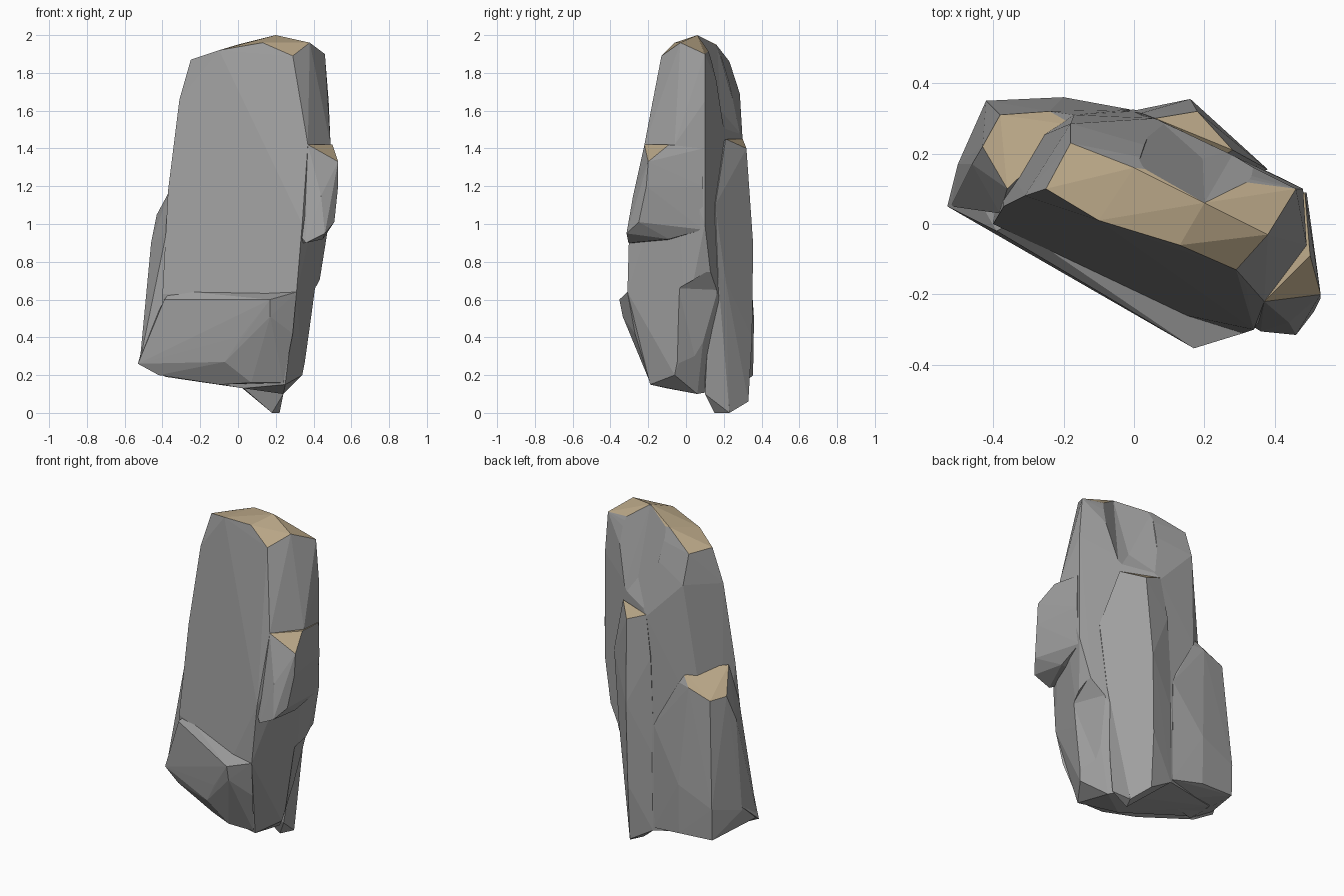
import bpy, bmesh


def chunk(name, points):
    """One faceted block of stone: the convex hull of a few corner points."""
    bm = bmesh.new()
    for p in points:
        bm.verts.new(p)
    bmesh.ops.convex_hull(bm, input=bm.verts)
    loose = [v for v in bm.verts if not v.link_faces]
    bmesh.ops.delete(bm, geom=loose, context='VERTS')
    bmesh.ops.recalc_face_normals(bm, faces=bm.faces)
    me = bpy.data.meshes.new(name)
    bm.to_mesh(me)
    bm.free()
    ob = bpy.data.objects.new(name, me)
    bpy.context.collection.objects.link(ob)
    return ob


# Tall main slab: crown, waist and tapered base
rock = chunk("standing_stone", [
    (-.25, .10, 1.87), (-.10, .01, 1.92), (.13, -.06, 1.96), (.29, -.13, 1.89),
    (.20, .06, 2.0), (.38, -.03, 1.96), (.46, .10, 1.90), (0, .16, 1.95), (-.18, .23, 1.86),
    (-.31, .08, 1.66), (.32, -.18, 1.63), (.48, .10, 1.65), (-.18, .285, 1.69),
    (.37, -.22, 1.42), (.49, -.06, 1.42), (.06, .30, 1.44), (-.37, .05, 1.18),
    (.48, .10, 1.0), (.34, -.30, 1.0), (-.17, .31, 1.1), (0, .325, .6),
    (-.40, 0, .63), (.15, -.26, .63), (.31, -.31, .64), (.42, .13, .74),
    (.40, 0, .5), (.34, -.06, .2), (.25, -.19, .15), (.24, .06, .1),
    (-.40, .05, .2), (0, .32, .15), (-.38, .2, .19), (.03, -.1, .13)])

# Protruding plate across the foot of the front
foot = chunk("front_foot", [
    (-.39, -.02, .60), (.17, -.353, .60), (.17, -.335, .51), (.31, -.31, .64),
    (-.53, .05, .26), (-.42, .02, .2), (-.07, -.20, .27), (.02, -.26, .41),
    (-.50, .17, .37), (.29, -.27, .42), (.07, -.19, .16), (-.1, -.1, .15),
    (.24, -.19, .16), (0, 0, .18), (-.35, 0, .65), (.1, -.1, .6)])

# Shorter column at the back left, with a broken ledge on top
left_column = chunk("left_column", [
    (-.43, .22, 1.05), (-.38, .31, 1.04), (-.24, .32, 1.09), (-.17, .28, 1.17),
    (-.36, .10, 1.18), (-.46, .17, .9), (-.42, .35, .4), (-.20, .36, .5),
    (-.48, .15, .5), (-.50, .17, .35), (-.52, .05, .27), (-.42, .345, .21),
    (-.20, .355, .2), (-.38, .03, .19), (-.1, .15, .15), (-.17, .31, 1.1),
    (-.01, .325, .8), (-.01, .322, .17), (-.38, .03, .95)])

# Column at the back right, reaching the ground
back_column = chunk("back_column", [
    (.06, .30, 1.45), (.18, .32, 1.40), (.28, .21, 1.45), (.16, .355, .9),
    (.15, .35, .4), (-.01, .32, .6), (.31, .21, .7), (.18, .15, 0), (.22, .23, 0),
    (.15, .33, .06), (.24, .10, .1), (.03, .13, .13), (0, .32, .15), (.1, .1, 1.3),
    (.02, .315, 1.2), (.38, .155, 1.1), (.34, .17, .72)])

# Overhanging bulge that widens the right front edge
bulge = chunk("right_bulge", [
    (.37, -.22, 1.42), (.50, -.09, 1.42), (.53, -.20, 1.33), (.53, -.21, 1.2),
    (.44, -.28, 1.15), (.46, -.315, .95), (.51, -.25, 1.01), (.36, -.305, .9),
    (.45, -.09, .92), (.2, -.1, 1.4), (.25, -.1, .9), (.485, .09, 1.4),
    (.49, .09, 1.2), (.47, .09, .97), (.2, -.2, 1.1)])

# Hollow behind the crown, above the back column
hollow = chunk("crown_hollow", [
    (.20, .06, 2.0), (.01, .165, 1.95), (.385, .14, 1.915), (.195, .185, 1.6),
    (.06, .305, 1.46), (.29, .215, 1.46), (.2, .5, 1.47), (.2, .5, 2.1),
    (0, .4, 2.0), (.5, .4, 1.95)])

# Chip taken out of the lower right side
chip = chunk("side_chip", [
    (.43, .13, .76), (.41, -.04, .66), (.37, .06, .60), (.34, .19, .65), (.55, .08, .7),
    (.35, -.06, .2), (.29, .07, .2), (.27, .22, .1), (.5, -.05, .2), (.5, .22, .1)])

# Fuse the blocks into one stone, then carve the hollow and the chip
steps = ((foot, 'UNION'), (left_column, 'UNION'), (bulge, 'UNION'),
         (hollow, 'DIFFERENCE'), (back_column, 'UNION'), (chip, 'DIFFERENCE'))
for other, op in steps:
    mod = rock.modifiers.new(other.name, 'BOOLEAN')
    mod.object, mod.operation, mod.solver = other, op, 'EXACT'
deps = bpy.context.evaluated_depsgraph_get()
fused = bpy.data.meshes.new_from_object(rock.evaluated_get(deps))
rock.modifiers.clear()
rock.data = fused
for ob, _ in steps:
    bpy.data.objects.remove(ob)

# Grey stone, with sandy tops on the upward facing ledges
fused.materials.clear()
for label, colour in (("stone", (.35, .35, .35, 1)), ("sandy_top", (.48, .38, .24, 1))):
    mat = bpy.data.materials.new(label)
    mat.diffuse_color = colour
    fused.materials.append(mat)
for f in fused.polygons:
    f.use_smooth = False
    f.material_index = 1 if f.normal.z > .55 and f.center.z > .9 else 0
